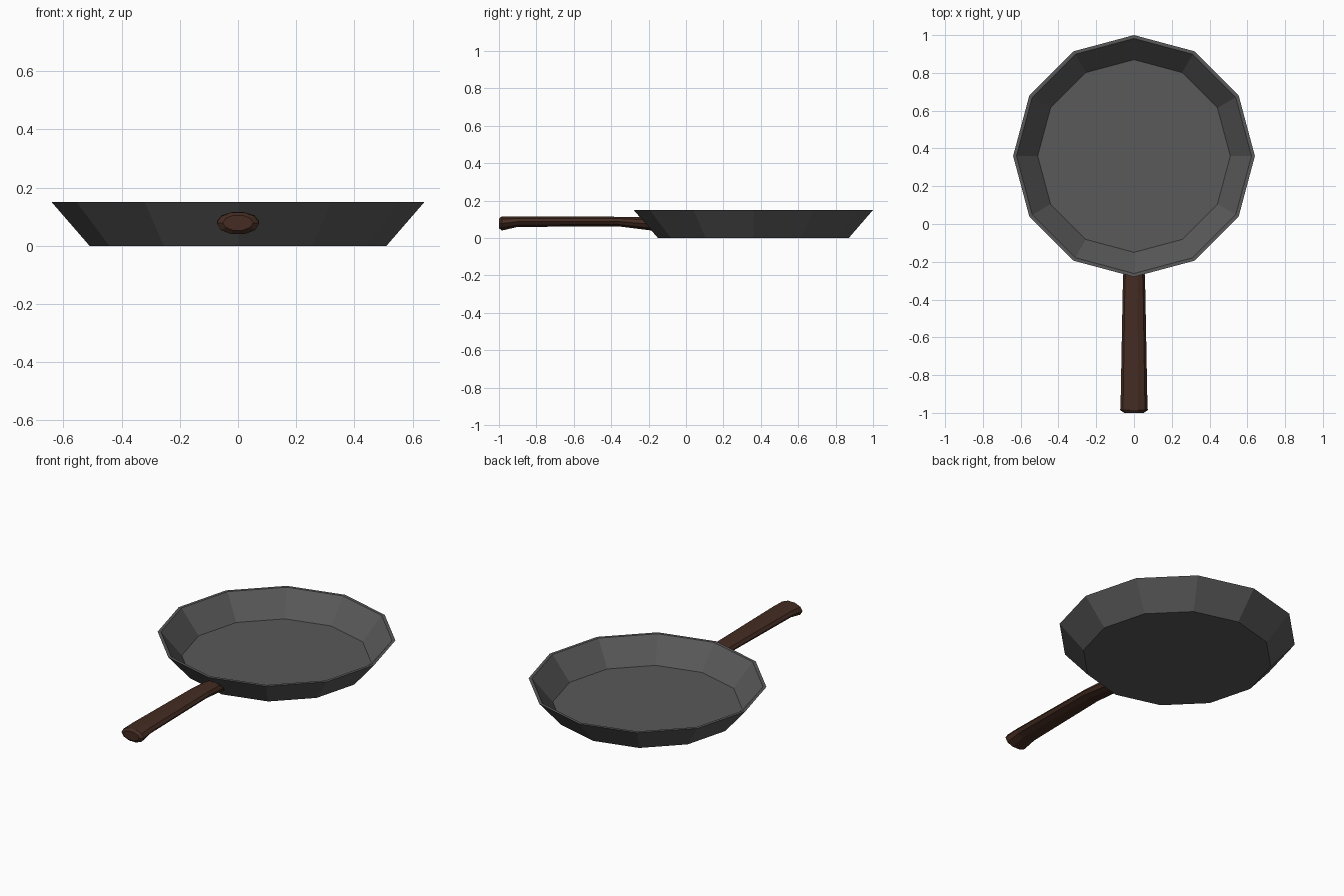
import bpy, bmesh
from math import cos, sin, pi

cube = bpy.data.objects.get("Cube")
if cube:
    bpy.data.objects.remove(cube, do_unlink=True)


def make_material(name, color):
    mat = bpy.data.materials.new(name)
    mat.use_nodes = True
    mat.diffuse_color = (*color, 1)
    bsdf = next(n for n in mat.node_tree.nodes if n.type == 'BSDF_PRINCIPLED')
    bsdf.inputs["Base Color"].default_value = (*color, 1)
    return mat


def loft(name, rings, mat):
    """Skin a list of equal point rings and cap both ends."""
    bm = bmesh.new()
    loops = [[bm.verts.new(p) for p in ring] for ring in rings]
    n = len(loops[0])
    for a, b in zip(loops, loops[1:]):
        for i in range(n):
            j = (i + 1) % n
            bm.faces.new((a[i], a[j], b[j], b[i]))
    bm.faces.new(loops[0])
    bm.faces.new(loops[-1])
    bmesh.ops.recalc_face_normals(bm, faces=bm.faces)
    mesh = bpy.data.meshes.new(name)
    bm.to_mesh(mesh)
    bm.free()
    mesh.materials.append(mat)
    obj = bpy.data.objects.new(name, mesh)
    bpy.context.collection.objects.link(obj)
    return obj


iron = make_material("dark_iron", (0.1, 0.1, 0.1))
wood = make_material("dark_wood", (0.058, 0.025, 0.016))

# Pan: twelve-sided dish, outside bottom -> rim -> inside floor
PAN_Y, SIDES = 0.36, 12
profile = [(0.51, 0), (0.64, 0.15), (0.622, 0.15), (0.51, 0.015)]
loft("pan", [[(r * cos(2 * pi * i / SIDES), PAN_Y + r * sin(2 * pi * i / SIDES), z)
              for i in range(SIDES)] for r, z in profile], iron)

# Handle: ten-sided grip; sections are (y, half width, bottom z, top z, slant)
sections = [
    (-1.0, 0.052, 0.052, 0.106, 0),
    (-0.985, 0.073, 0.038, 0.117, 0),
    (-0.90, 0.070, 0.058, 0.117, 0),
    (-0.36, 0.060, 0.061, 0.115, 0),
    (-0.212, 0.055, 0.038, 0.114, -0.85),
]
rings = []
for y, w, low, high, slant in sections:
    mid, half = (low + high) / 2, (high - low) / 2
    ring = []
    for i in range(10):
        a = 2 * pi * i / 10
        dz = half * sin(a)
        ring.append((w * cos(a), y + slant * dz, mid + dz))
    rings.append(ring)
loft("handle", rings, wood)
